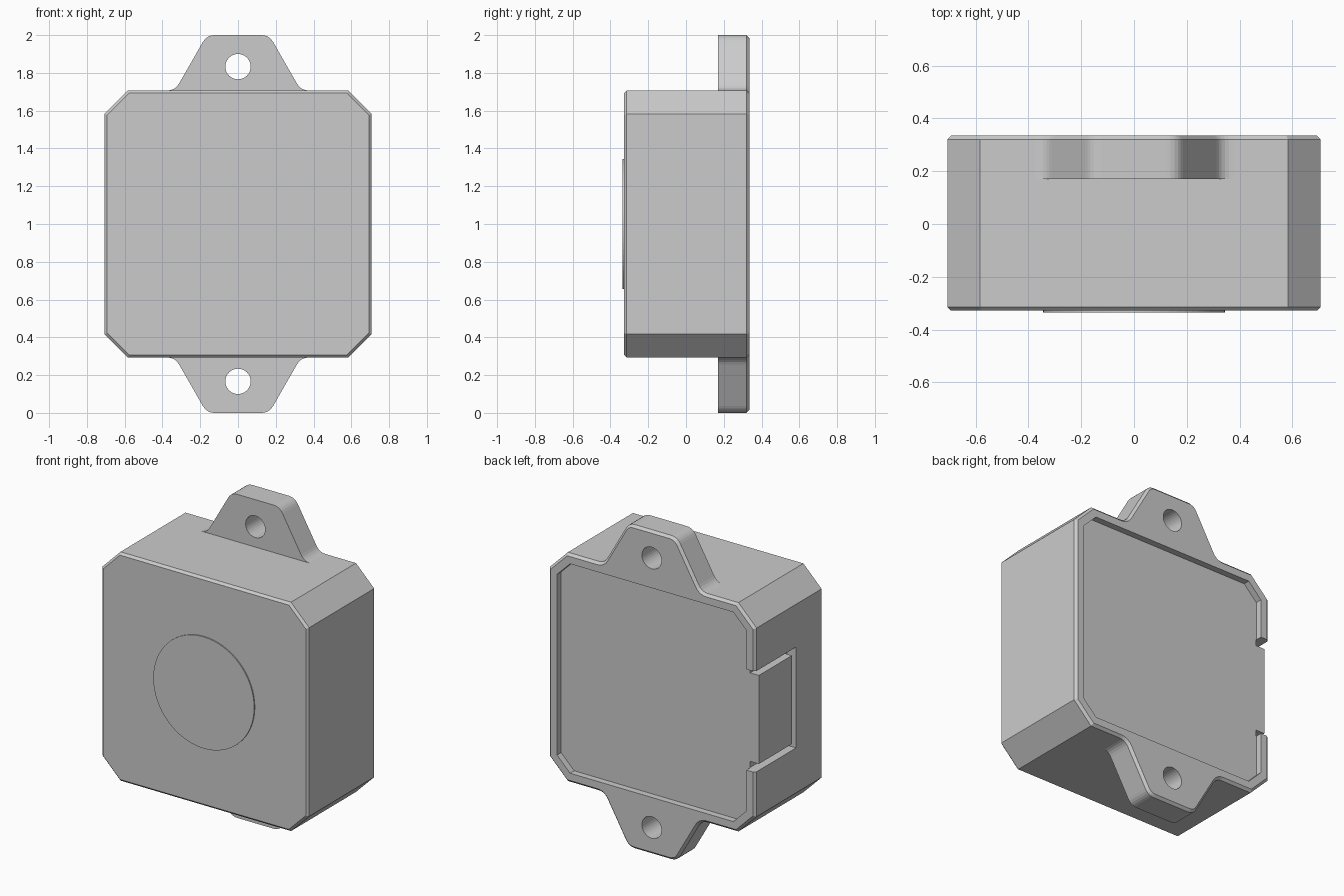
import bpy, bmesh, math
from mathutils import Vector

if "Cube" in bpy.data.objects:
    bpy.data.objects.remove(bpy.data.objects["Cube"])

ZC = 1.0            # height of the centre
HALF, CH = 0.707, 0.583   # case half size, start of the cut corner


def inset(pts, d):
    """Move a counter-clockwise outline inwards by d."""
    out, n = [], len(pts)
    for i in range(n):
        p = Vector(pts[i])
        a = (p - Vector(pts[i - 1])).normalized()
        b = (Vector(pts[(i + 1) % n]) - p).normalized()
        na, nb = Vector((-a.y, a.x)), Vector((-b.y, b.x))
        out.append(p + (na + nb) * d / (1 + na.dot(nb)))
    return out


def fillet(a, p, b, t, steps=5):
    """Rounded corner at p, starting and ending t away from it."""
    a, p, b = Vector(a), Vector(p), Vector(b)
    s, e = p + (a - p).normalized() * t, p + (b - p).normalized() * t
    return [tuple(s * (1 - u) ** 2 + p * 2 * u * (1 - u) + e * u * u)
            for u in (k / steps for k in range(steps + 1))]


def loft(name, pts, sections, zc=ZC):
    """Solid through the outline at each (y, inset) section."""
    bm = bmesh.new()
    loops = [[bm.verts.new((q[0], y, zc + q[1])) for q in inset(pts, d)]
             for y, d in sections]
    n = len(pts)
    for l0, l1 in zip(loops, loops[1:]):
        for i in range(n):
            bm.faces.new((l0[i], l0[(i + 1) % n], l1[(i + 1) % n], l1[i]))
    bm.faces.new(loops[0])
    bm.faces.new(loops[-1])
    bmesh.ops.recalc_face_normals(bm, faces=bm.faces)
    me = bpy.data.meshes.new(name)
    bm.to_mesh(me)
    bm.free()
    ob = bpy.data.objects.new(name, me)
    bpy.context.collection.objects.link(ob)
    return ob


def rect(x0, x1, z0, z1):
    return [(x0, z0), (x1, z0), (x1, z1), (x0, z1)]


def circle(r, n):
    return [(r * math.cos(2 * math.pi * k / n), r * math.sin(2 * math.pi * k / n))
            for k in range(n)]


def boolean(ob, other, op):
    other.hide_render = True
    m = ob.modifiers.new(op, 'BOOLEAN')
    m.object, m.operation, m.solver = other, op, 'EXACT'
    bpy.context.view_layer.objects.active = ob
    bpy.ops.object.modifier_apply(modifier=m.name)
    bpy.data.objects.remove(other)


# outlines: octagon for the case, octagon with two ears for the back plate
quarter_oct = [(HALF, CH), (CH, HALF)]
foot, tip = (0.333, HALF), (0.165, 1.0)
quarter_ear = quarter_oct + fillet((CH, HALF), foot, tip, 0.042) \
    + fillet(foot, tip, (0, 1.0), 0.042)


def mirrored(q):
    top = q + [(-x, z) for x, z in reversed(q)]
    return top + [(-x, -z) for x, z in top]


octagon, eared = mirrored(quarter_oct), mirrored(quarter_ear)

# case body and eared back plate
case = loft("case", octagon, [(-0.328, 0.014), (-0.314, 0), (0.17, 0)])
plate = loft("back_plate", eared, [(0.17, 0), (0.32, 0), (0.335, 0.015)])
boolean(case, plate, 'UNION')

# recess for the lid, side opening and screw holes
boolean(case, loft("lid_recess", octagon, [(0.295, 0.06), (0.5, 0.06)]), 'DIFFERENCE')
boolean(case, loft("side_opening", rect(-0.8, -0.645, 0.695, 1.318),
                   [(-0.065, 0), (0.5, 0)], 0), 'DIFFERENCE')
for z in (0.167, 1.833):
    boolean(case, loft("screw_hole", circle(0.067, 32), [(0.1, 0), (0.5, 0)], z),
            'DIFFERENCE')

# lid tongue filling the side opening
loft("lid_tongue", rect(-0.705, -0.64, 0.733, 1.28), [(-0.027, 0), (0.295, 0)], 0)

# thin round pad on the front
loft("front_pad", circle(0.345, 64), [(-0.335, 0), (-0.32, 0)])
